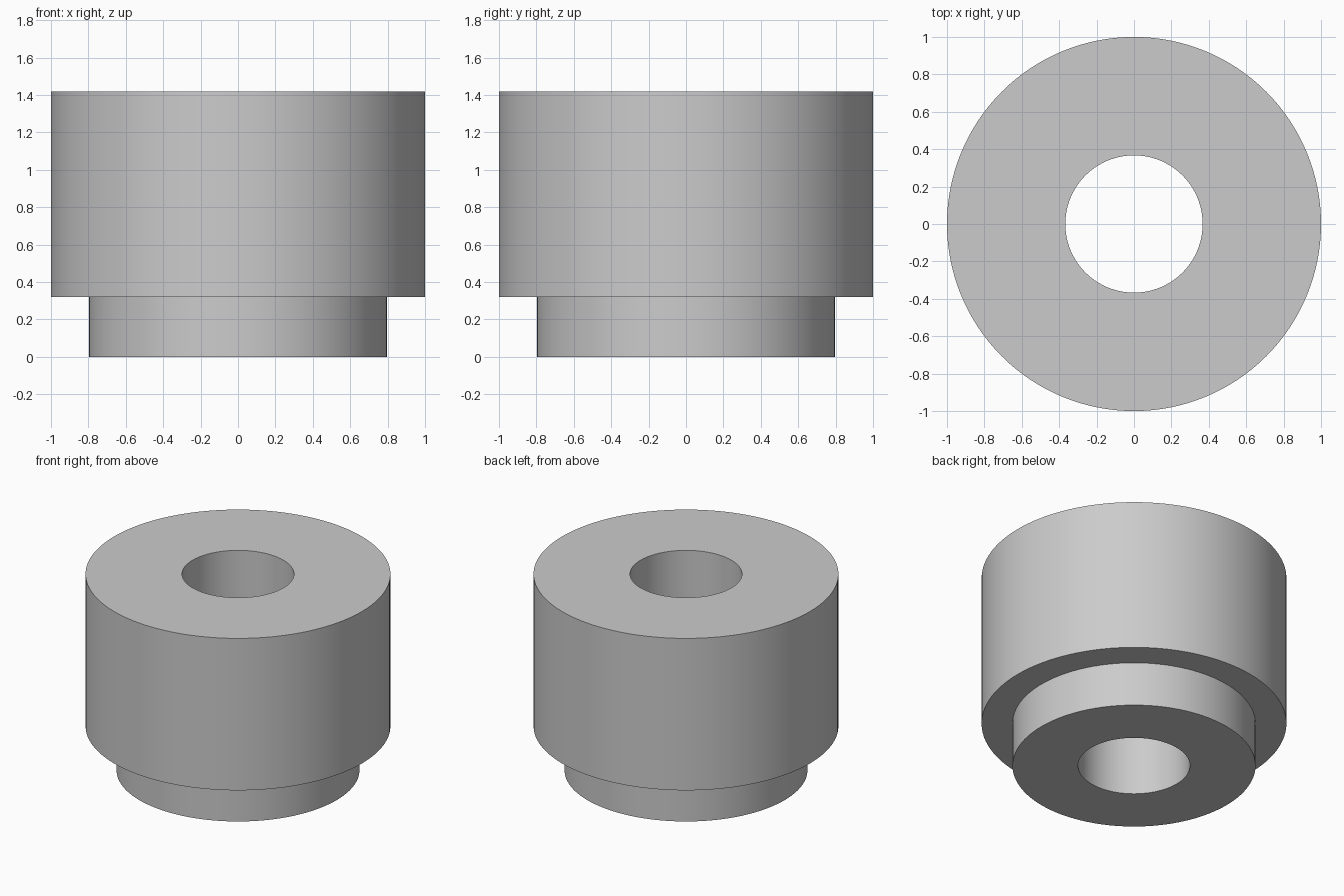
import bpy
import bmesh
import math

cube = bpy.data.objects.get("Cube")
if cube:
    bpy.data.objects.remove(cube, do_unlink=True)

SEGMENTS = 128
BORE, SPIGOT, BODY = 0.367, 0.797, 1.0
SHOULDER_Z, TOP_Z = 0.32, 1.42

# Plain grey material
grey = bpy.data.materials.new("plain_grey")
grey.use_nodes = True
colour = (0.6, 0.6, 0.6, 1)
grey.diffuse_color = colour
grey.node_tree.nodes["Principled BSDF"].inputs["Base Color"].default_value = colour

# Closed wall section of the stepped bushing, as radius and height
section = [(BORE, 0), (SPIGOT, 0), (SPIGOT, SHOULDER_Z),
           (BODY, SHOULDER_Z), (BODY, TOP_Z), (BORE, TOP_Z)]

# Turn the section round the z axis
bm = bmesh.new()
rings = []
for r, z in section:
    angles = [2 * math.pi * i / SEGMENTS for i in range(SEGMENTS)]
    rings.append([bm.verts.new((r * math.cos(a), r * math.sin(a), z)) for a in angles])
for lower, upper in zip(rings, rings[1:] + rings[:1]):
    for i in range(SEGMENTS):
        j = (i + 1) % SEGMENTS
        bm.faces.new((lower[i], lower[j], upper[j], upper[i]))
bmesh.ops.recalc_face_normals(bm, faces=bm.faces)

mesh = bpy.data.meshes.new("stepped_bushing")
bm.to_mesh(mesh)
bm.free()
mesh.materials.append(grey)
bushing = bpy.data.objects.new("stepped_bushing", mesh)
bpy.context.collection.objects.link(bushing)

# Smooth round walls with crisp rims
bpy.ops.object.select_all(action="DESELECT")
bushing.select_set(True)
bpy.context.view_layer.objects.active = bushing
bpy.ops.object.shade_smooth_by_angle(angle=math.radians(30))
